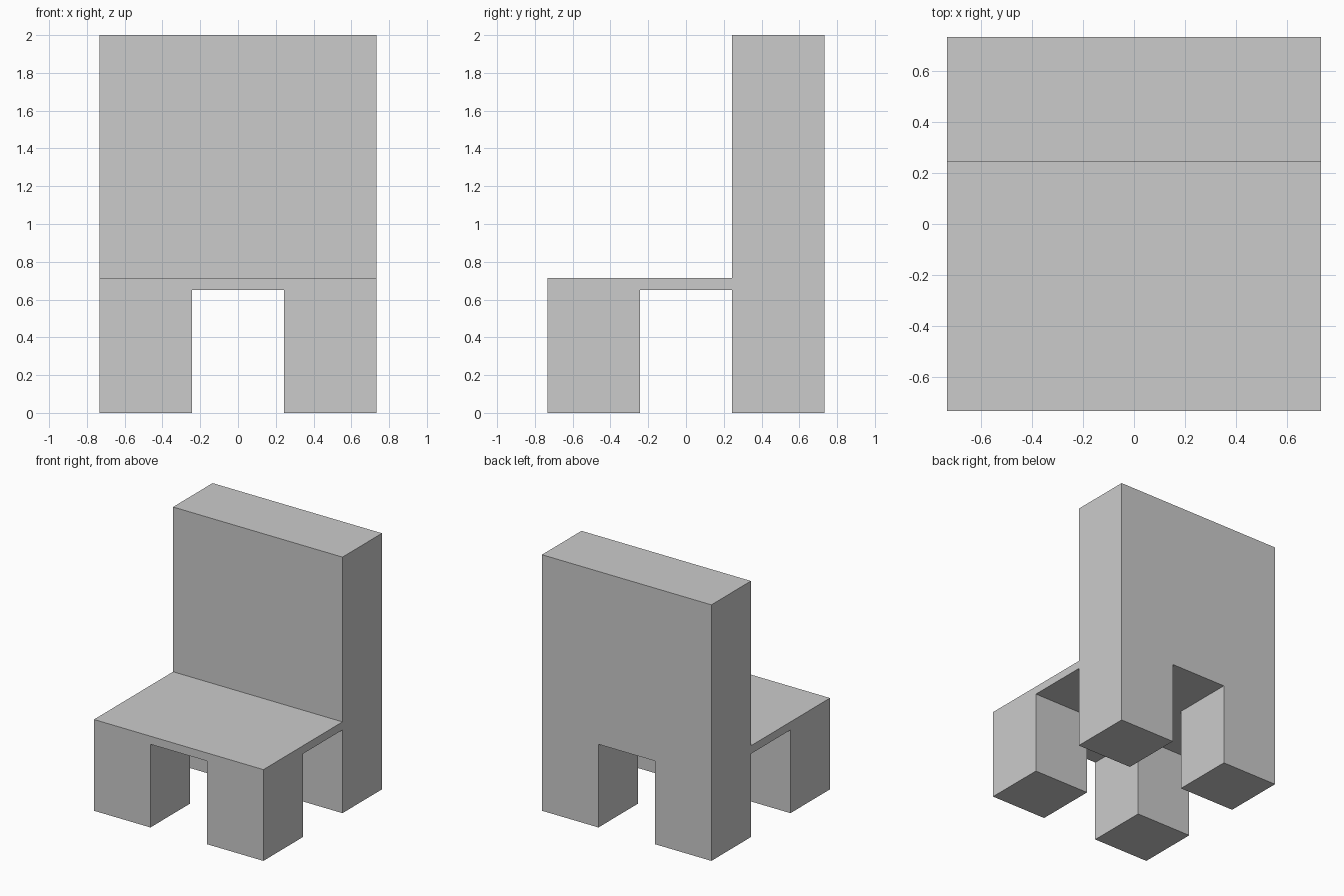
import bpy
import bmesh

if "Cube" in bpy.data.objects:
    bpy.data.objects.remove(bpy.data.objects["Cube"])

HALF = 0.732        # half width and depth
INNER = HALF / 3    # half of the gap between legs
SEAT_TOP = 0.713
SEAT_UNDER = 0.65
HEIGHT = 2.0


def extrude_profile(name, points, half_width):
    """Extrude a (y, z) outline along x, centred on x = 0."""
    bm = bmesh.new()
    face = bm.faces.new([bm.verts.new((-half_width, y, z)) for y, z in points])
    new = bmesh.ops.extrude_face_region(bm, geom=[face])["geom"]
    verts = [g for g in new if isinstance(g, bmesh.types.BMVert)]
    bmesh.ops.translate(bm, verts=verts, vec=(2 * half_width, 0, 0))
    bmesh.ops.recalc_face_normals(bm, faces=bm.faces)
    mesh = bpy.data.meshes.new(name)
    bm.to_mesh(mesh)
    bm.free()
    obj = bpy.data.objects.new(name, mesh)
    bpy.context.collection.objects.link(obj)
    return obj


def cut_gap(target, name, half_x, half_y):
    """Cut an open passage under the seat."""
    outline = [(-half_y, -0.5), (half_y, -0.5), (half_y, SEAT_UNDER), (-half_y, SEAT_UNDER)]
    cutter = extrude_profile(name, outline, half_x)
    cutter.hide_render = True
    cutter.display_type = 'WIRE'
    mod = target.modifiers.new(name, 'BOOLEAN')
    mod.operation = 'DIFFERENCE'
    mod.solver = 'EXACT'
    mod.object = cutter


# Chair body: seat block and thick backrest as one side profile
chair = extrude_profile("chair", [
    (-HALF, 0), (HALF, 0), (HALF, HEIGHT),
    (INNER, HEIGHT), (INNER, SEAT_TOP), (-HALF, SEAT_TOP),
], HALF)

# Crossing passages leave four square legs
cut_gap(chair, "side_gap_cutter", 1.5, INNER)
cut_gap(chair, "front_gap_cutter", INNER, 1.5)
